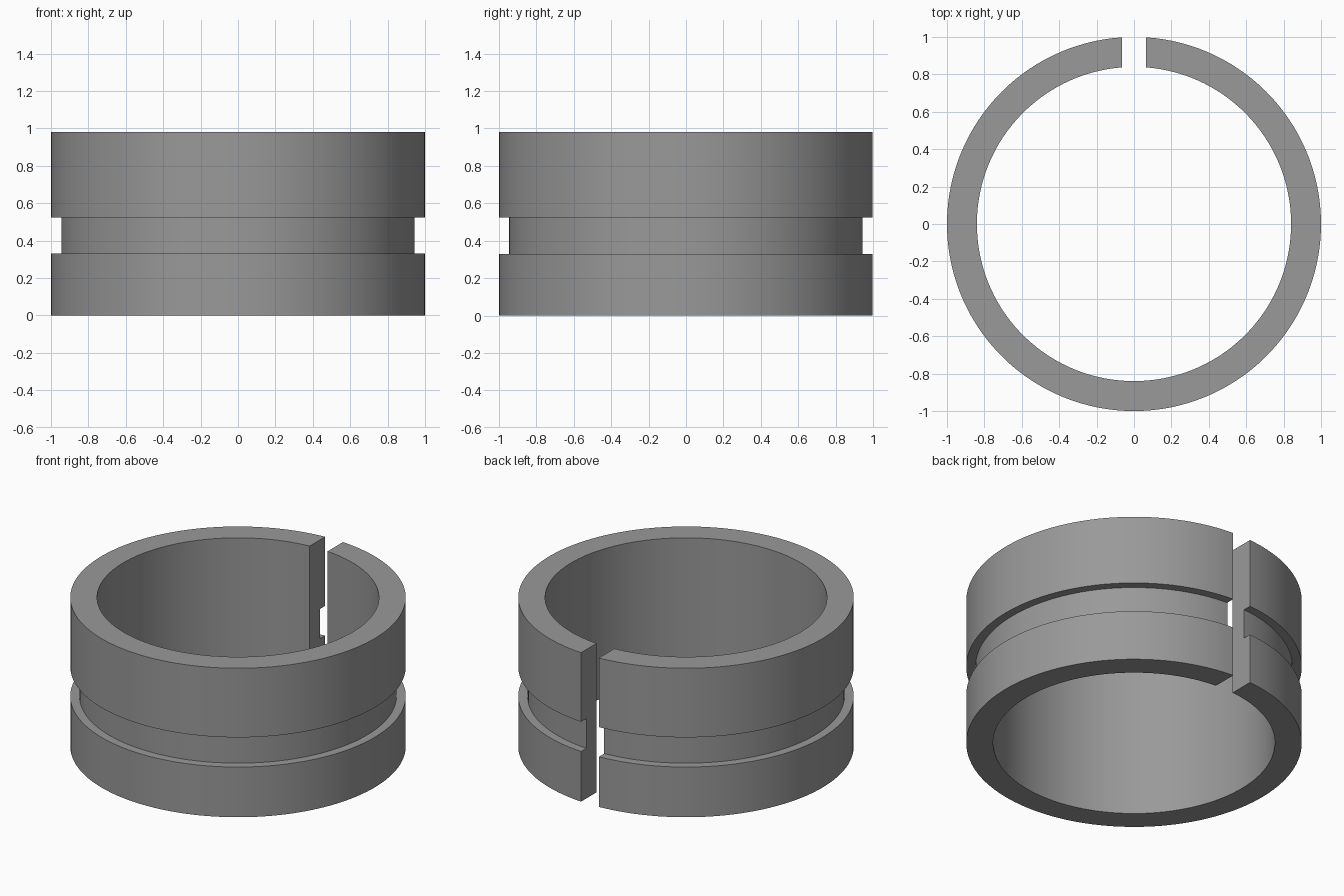
import bpy, bmesh, math

if "Cube" in bpy.data.objects:
    bpy.data.objects.remove(bpy.data.objects["Cube"])

SEGMENTS = 128
HALF_GAP = 0.065   # half width of the parallel slot at the back

# Cross-section (radius, height): bore, two lands and the outer groove
PROFILE = [(0.84, 0.0), (1.0, 0.0), (1.0, 0.33), (0.945, 0.33),
           (0.945, 0.525), (1.0, 0.525), (1.0, 0.98), (0.84, 0.98)]

steel = bpy.data.materials.new("grey_steel")
steel.diffuse_color = (0.32, 0.32, 0.32, 1.0)
steel.use_nodes = True
steel.node_tree.nodes["Principled BSDF"].inputs["Base Color"].default_value = steel.diffuse_color

# Sweep the section round from one slot wall to the other
bm = bmesh.new()
rings = []
for i in range(SEGMENTS + 1):
    ring = []
    for r, z in PROFILE:
        start = math.asin(HALF_GAP / r)
        a = start + (2 * math.pi - 2 * start) * i / SEGMENTS
        ring.append(bm.verts.new((r * math.sin(a), r * math.cos(a), z)))
    rings.append(ring)

n = len(PROFILE)
for a, b in zip(rings, rings[1:]):
    for j in range(n):
        k = (j + 1) % n
        bm.faces.new((a[j], a[k], b[k], b[j]))

# Flat slot walls
bm.faces.new(rings[0])
bm.faces.new(rings[-1])
bmesh.ops.recalc_face_normals(bm, faces=bm.faces)

mesh = bpy.data.meshes.new("split_ring")
bm.to_mesh(mesh)
bm.free()
mesh.materials.append(steel)
ring_obj = bpy.data.objects.new("split_ring", mesh)
bpy.context.collection.objects.link(ring_obj)

# Smooth round the curve, sharp at the rims
bpy.context.view_layer.objects.active = ring_obj
ring_obj.select_set(True)
bpy.ops.object.shade_smooth_by_angle(angle=math.radians(30))
